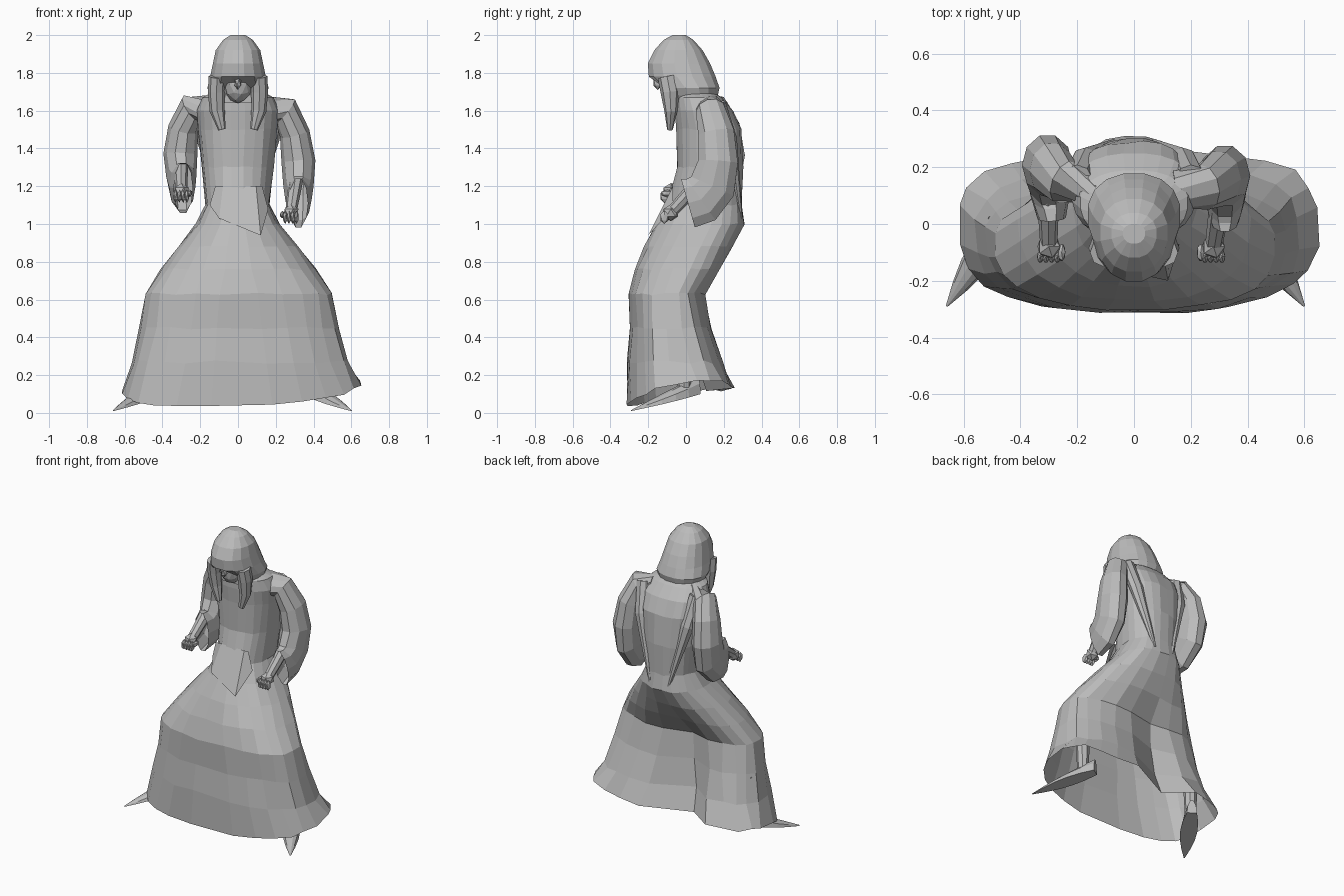
import bpy, bmesh, math, random
from mathutils import Vector

random.seed(4)
if "Cube" in bpy.data.objects:
    bpy.data.objects.remove(bpy.data.objects["Cube"])

UP = Vector((0, 0, 1))
ACROSS = Vector((1, 0, 0))
GREY = (0.5, 0.5, 0.5, 1)
cloth = bpy.data.materials.new("plain grey")
cloth.use_nodes = True
cloth.diffuse_color = GREY
cloth.node_tree.nodes["Principled BSDF"].inputs["Base Color"].default_value = GREY


def finish(name, bm):
    """Turn a bmesh into a flat-shaded grey object."""
    bmesh.ops.recalc_face_normals(bm, faces=bm.faces)
    mesh = bpy.data.meshes.new(name)
    bm.to_mesh(mesh)
    bm.free()
    mesh.materials.append(cloth)
    part = bpy.data.objects.new(name, mesh)
    bpy.context.collection.objects.link(part)


def loft(name, rings, cap_start=True, cap_end=True):
    """Skin a list of rings that have the same number of points."""
    bm = bmesh.new()
    rows = [[bm.verts.new(point) for point in ring] for ring in rings]
    count = len(rows[0])
    for lower, upper in zip(rows, rows[1:]):
        for i in range(count):
            j = (i + 1) % count
            bm.faces.new((lower[i], lower[j], upper[j], upper[i]))
    if cap_start:
        bm.faces.new(rows[0])
    if cap_end:
        bm.faces.new(rows[-1])
    finish(name, bm)


def ball(name, centre, size, detail=2):
    """Faceted ellipsoid with the given half sizes."""
    bm = bmesh.new()
    bmesh.ops.create_icosphere(bm, subdivisions=detail, radius=1)
    bmesh.ops.scale(bm, vec=Vector(size), verts=bm.verts)
    bmesh.ops.translate(bm, vec=Vector(centre), verts=bm.verts)
    finish(name, bm)


def soft_power(value, squareness):
    return math.copysign(abs(value) ** (2 / squareness), value)


def section(height, width, front, back, squareness, count):
    """Rounded-square horizontal cross-section."""
    middle = front + (back - front) * 0.55
    ring = []
    for i in range(count):
        angle = math.tau * (i + 0.5) / count
        x = width * soft_power(math.cos(angle), squareness)
        y = soft_power(math.sin(angle), squareness)
        y *= back - middle if y > 0 else middle - front
        ring.append(Vector((x, middle + y, height)))
    return ring


def tube(name, stations, count=8, cap_end=True):
    """Oval tube along stations of (point, side radius, other radius)."""
    points = [Vector(station[0]) for station in stations]
    last = len(points) - 1
    rings = []
    for k, (_, side_radius, other_radius) in enumerate(stations):
        along = (points[min(k + 1, last)] - points[max(k - 1, 0)]).normalized()
        side = (ACROSS - along * along.x).normalized() * side_radius
        other = along.cross(side).normalized() * other_radius
        angles = [math.tau * i / count for i in range(count)]
        rings.append([points[k] + side * math.cos(a) + other * math.sin(a) for a in angles])
    loft(name, rings, cap_end=cap_end)


def clamp(value):
    return max(0, min(1, value))


# Robe from hem to collar: height, half width, front, back
robe_rows = [
    (0.04, 0.64, -0.31, 0.26), (0.27, 0.57, -0.31, 0.2), (0.45, 0.53, -0.3, 0.14),
    (0.63, 0.5, -0.3, 0.11), (0.76, 0.41, -0.27, 0.19), (0.88, 0.32, -0.22, 0.25),
    (1, 0.22, -0.16, 0.31), (1.1, 0.17, -0.1, 0.3), (1.3, 0.19, -0.05, 0.3),
    (1.5, 0.21, -0.05, 0.29), (1.6, 0.22, -0.06, 0.25), (1.67, 0.19, -0.06, 0.19),
    (1.71, 0.11, -0.06, 0.13),
]
robe = []
for height, width, front, back in robe_rows:
    low = clamp(1.2 - 1.4 * height)
    ring = section(height, width, front, back, 2.3 + 0.6 * low, 24)
    for point in ring:
        # Cloth sinks between the legs behind
        if point.y > (front + back) / 2:
            point.y -= 0.17 * low * math.exp(-(point.x * 7 + 0.7) ** 2)
        # Left side spreads a little wider, with a raised hem
        if height < 0.1:
            point.z += 0.08 * clamp(3 * point.y + 0.9) + 0.1 * max(0, point.x - 0.1)
        point.x += 0.015 * low
        # Uneven folds, larger in the skirt
        crease = 0.005 * (1 + low) if height < 1.6 else 0
        point += Vector([random.uniform(-crease, crease) for axis in range(3)])
    robe.append(ring)
loft("robe", robe, cap_start=False)

# Pointed tunic tail lying on the front of the skirt
bm = bmesh.new()
tail = [(-0.15, -0.06, 1.1), (-0.1, -0.15, 1.03), (0.12, -0.2, 0.94), (0.16, -0.07, 1.08)]
edge = [bm.verts.new(point) for point in tail]
waist = [bm.verts.new((point[0] * 0.8, -0.07, 1.2)) for point in tail]
for i in range(len(tail) - 1):
    bm.faces.new((edge[i], edge[i + 1], waist[i + 1], waist[i]))
finish("tunic_tail", bm)

# Hood from crown to neck: height, half width, front, back
hood_rows = [
    (2, 0.04, -0.07, 0), (1.975, 0.08, -0.12, 0.04), (1.92, 0.12, -0.17, 0.09),
    (1.85, 0.135, -0.205, 0.13), (1.78, 0.15, -0.2, 0.16), (1.72, 0.165, -0.14, 0.18),
    (1.68, 0.15, -0.11, 0.17), (1.64, 0.12, -0.09, 0.13),
]
hood = [section(*row, 2.2, 16) for row in hood_rows]
for ring in hood:
    for point in ring:
        # Hollow for the face below the brow
        if point.z < 1.75 and abs(point.x) < 0.09:
            point.y = max(point.y, -0.07)
loft("hood", hood)

# Bowed face with a nose
ball("face", (0, -0.07, 1.74), (0.075, 0.07, 0.1))
ball("nose", (0, -0.15, 1.75), (0.02, 0.025, 0.04), 1)

# Sleeve from shoulder over elbow to hanging bell cuff
sleeve_path = [
    ((0.14, 0.12, 1.61), 0.06, 0.08), ((0.25, 0.13, 1.6), 0.08, 0.08),
    ((0.3, 0.16, 1.48), 0.08, 0.1), ((0.32, 0.17, 1.33), 0.09, 0.11),
    ((0.32, 0.14, 1.2), 0.08, 0.13), ((0.32, 0.08, 1.13), 0.07, 0.14),
    ((0.32, 0.01, 1.11), 0.05, 0.14),
]
# The right arm bends further: how far its cuff moves from the mirrored left one
bends = {"left": Vector(), "right": Vector((-0.03, 0.01, 0.08))}

for label, bend in bends.items():
    sign = 1 if label == "left" else -1

    def place(x, y, z):
        return Vector((sign * x, y, z))

    stations = []
    for k, (point, side_radius, other_radius) in enumerate(sleeve_path):
        reach = k / (len(sleeve_path) - 1)
        spot = Vector(point) + bend * reach
        # The right elbow is drawn back
        spot.y += bend.z * 0.4 * math.sin(math.pi * reach)
        stations.append((place(*spot), side_radius, other_radius))
    tube(label + "_sleeve", stations, 10, cap_end=False)

    # Forearm and clenched hand, the right one held further out
    hand = place(0.28 + bend.z / 4, -0.08, 1.06 + bend.z * 1.4)
    elbow = stations[3][0]
    tube(label + "_forearm", [(elbow, 0.045, 0.045), (hand, 0.03, 0.03)])
    ball(label + "_palm", hand, (0.045, 0.045, 0.045), 1)
    for k in range(4):
        knuckle = hand + place(0.03 - 0.02 * k, -0.035, -0.025)
        ball(f"{label}_finger_{k + 1}", knuckle, (0.013, 0.025, 0.035), 1)
    ball(label + "_thumb", hand + place(-0.045, -0.02, -0.01), (0.015, 0.035, 0.02), 1)

    # Hood lappet hanging on the chest
    tube(label + "_lappet", [
        (place(0.11, -0.1, 1.78), 0.045, 0.05), (place(0.115, -0.085, 1.7), 0.045, 0.05),
        (place(0.11, -0.08, 1.6), 0.04, 0.035), (place(0.085, -0.085, 1.5), 0.02, 0.015)])

    # Back fold running from shoulder to waist
    tube(label + "_back_fold", [
        (place(0.2, 0.17, 1.64), 0.05, 0.04), (place(0.17, 0.23, 1.45), 0.05, 0.04),
        (place(0.07, 0.29, 1.03), 0.01, 0.01)])

    # Pointed shoe and the shin above it
    heel = place(0.37, 0.06, 0.1)
    toe = place(0.6, -0.29, 0.01)
    if label == "right":
        heel.x -= 0.06
        toe.x -= 0.06
    way = toe - heel
    side = way.cross(UP).normalized()
    shoe = []
    for step in range(6):
        part = step / 5
        middle = heel + way * part
        wide = 0.055 * math.sin(math.pi * (0.2 + 0.78 * part))
        tall = 0.005 + 0.09 * (1 - part)
        arch = [math.pi * i / 5 for i in range(6)]
        shoe.append([middle + side * wide * math.cos(a) + UP * tall * math.sin(a) for a in arch])
    loft(label + "_shoe", shoe)
    ankle = heel + way * 0.2 + UP * 0.04
    tube(label + "_shin", [(ankle, 0.035, 0.035), (ankle + UP * 0.3, 0.05, 0.05)])
